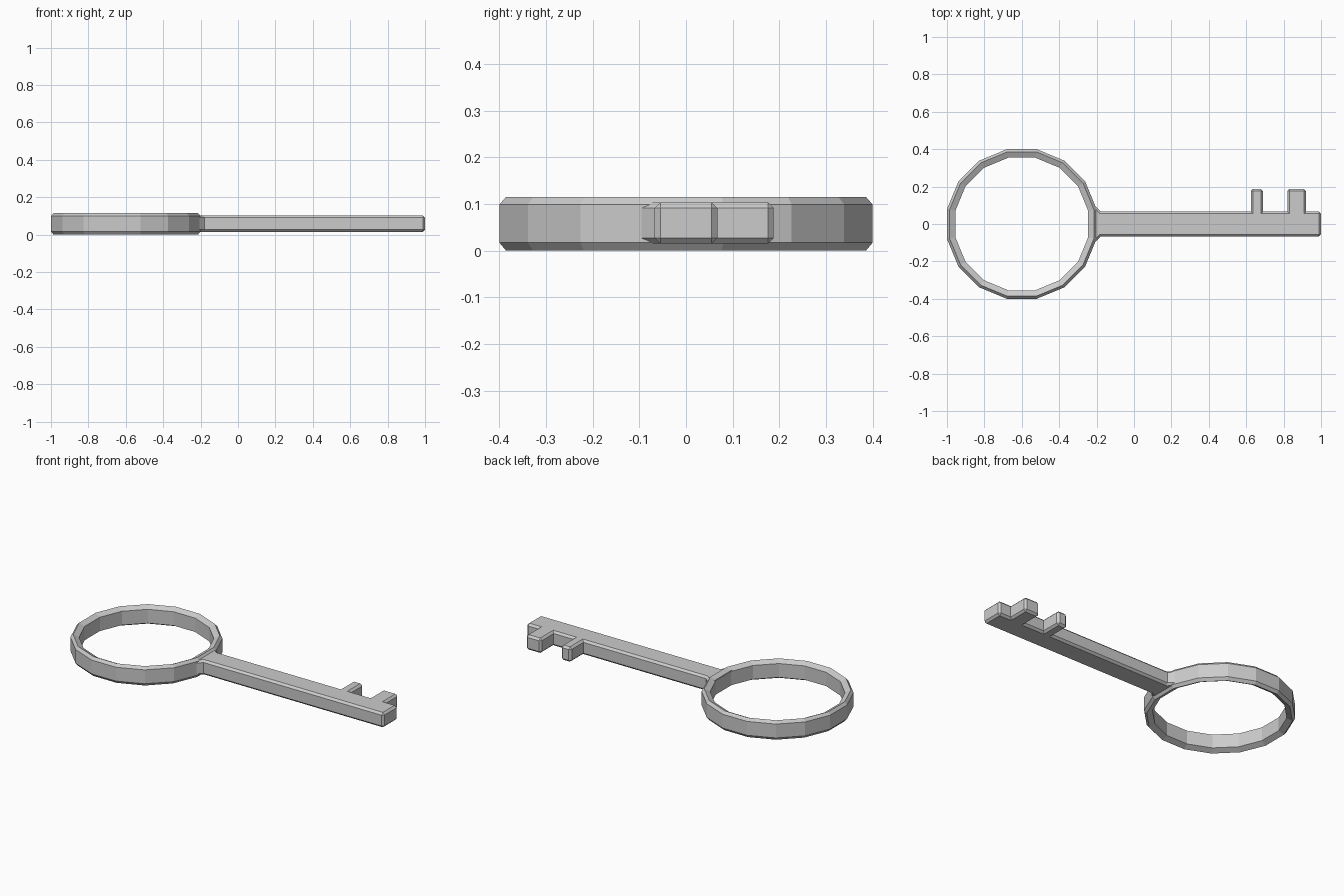
import bpy, bmesh, math

if "Cube" in bpy.data.objects:
    bpy.data.objects.remove(bpy.data.objects["Cube"])


def finish(bm, name):
    bmesh.ops.recalc_face_normals(bm, faces=bm.faces[:])
    me = bpy.data.meshes.new(name)
    bm.to_mesh(me)
    bm.free()
    ob = bpy.data.objects.new(name, me)
    bpy.context.collection.objects.link(ob)
    return ob


# Handle ring: 16-sided loop swept from a ridged cross-section (radius, z)
SIDES = 16
profile = [(0.4, 0.017), (0.4, 0.099), (0.386, 0.115),
           (0.355, 0.099), (0.355, 0.017), (0.386, 0.0)]
bm = bmesh.new()
loops = []
for i in range(SIDES):
    a = (i + 0.5) * math.tau / SIDES
    k = 1 / math.cos(math.pi / SIDES)
    loops.append([bm.verts.new((-0.6 + r * k * math.cos(a), r * k * math.sin(a), z))
                  for r, z in profile])
n = len(profile)
for i in range(SIDES):
    p, q = loops[i], loops[(i + 1) % SIDES]
    for j in range(n):
        bm.faces.new((p[j], q[j], q[(j + 1) % n], p[(j + 1) % n]))
finish(bm, "handle_ring")

# Shaft with flared root and two teeth: one extruded outline
outline = [(-0.244, -0.095), (-0.206, -0.095), (-0.178, -0.067), (1.0, -0.067),
           (1.0, 0.067), (0.92, 0.067), (0.92, 0.188), (0.82, 0.188), (0.82, 0.067),
           (0.69, 0.067), (0.69, 0.188), (0.625, 0.188), (0.625, 0.067),
           (-0.178, 0.067), (-0.206, 0.095), (-0.244, 0.095)]
Z0, Z1 = 0.015, 0.103
bm = bmesh.new()
base = bm.faces.new([bm.verts.new((x, y, Z0)) for x, y in outline])
ext = bmesh.ops.extrude_face_region(bm, geom=[base], use_keep_orig=True)
for v in ext["geom"]:
    if isinstance(v, bmesh.types.BMVert):
        v.co.z = Z1
bmesh.ops.recalc_face_normals(bm, faces=bm.faces[:])
# Chamfer the rims and outer corners, leaving the inner corners sharp
edges = [e for e in bm.edges
         if max(v.co.x for v in e.verts) > -0.2 and e.is_convex
         and e.calc_face_angle(0) > 0.1]
bmesh.ops.bevel(bm, geom=edges, offset=0.012, segments=1,
                profile=0.5, affect='EDGES')
finish(bm, "shaft_with_teeth")
